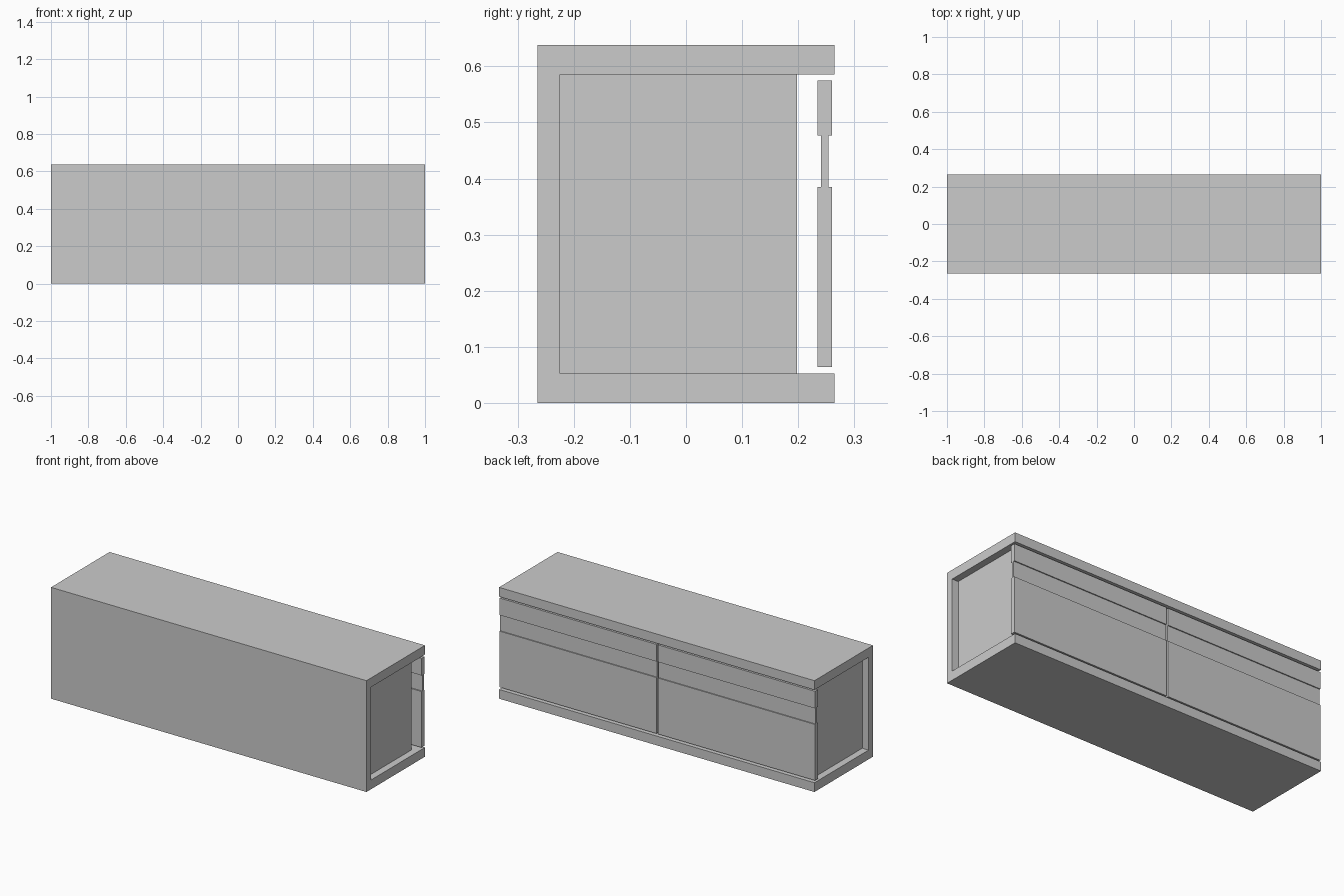
import bpy
import bmesh

if "Cube" in bpy.data.objects:
    bpy.data.objects.remove(bpy.data.objects["Cube"])


def extrude_x(name, profile, x0, x1):
    """Solid made by sweeping a (y, z) profile from x0 to x1."""
    bm = bmesh.new()
    face = bm.faces.new([bm.verts.new((x0, y, z)) for y, z in profile])
    swept = bmesh.ops.extrude_face_region(bm, geom=[face])["geom"]
    verts = [g for g in swept if isinstance(g, bmesh.types.BMVert)]
    bmesh.ops.translate(bm, verts=verts, vec=(x1 - x0, 0, 0))
    bmesh.ops.recalc_face_normals(bm, faces=bm.faces)
    mesh = bpy.data.meshes.new(name)
    bm.to_mesh(mesh)
    bm.free()
    obj = bpy.data.objects.new(name, mesh)
    bpy.context.collection.objects.link(obj)
    return obj


HALF_DEPTH, HEIGHT = 0.265, 0.638
BACK_Y, FLOOR_Z, CEILING_Z = -0.225, 0.053, 0.585

# C-shaped carcass: top, closed wall and base in one profile
extrude_x("carcass", [
    (-HALF_DEPTH, 0), (HALF_DEPTH, 0), (HALF_DEPTH, FLOOR_Z), (BACK_Y, FLOOR_Z),
    (BACK_Y, CEILING_Z), (HALF_DEPTH, CEILING_Z), (HALF_DEPTH, HEIGHT), (-HALF_DEPTH, HEIGHT),
], -1, 1)

# Door section with a thinner grip band recessed on both faces
door_profile = [
    (0.234, 0.064), (0.260, 0.064), (0.260, 0.385), (0.254, 0.385),
    (0.254, 0.477), (0.260, 0.477), (0.260, 0.575), (0.234, 0.575),
    (0.234, 0.477), (0.241, 0.477), (0.241, 0.385), (0.234, 0.385),
]
side_profile = [(BACK_Y, FLOOR_Z), (0.198, FLOOR_Z), (0.198, CEILING_Z), (BACK_Y, CEILING_Z)]

# Matching doors and inset side panels at each end
for label, s in (("left", -1), ("right", 1)):
    extrude_x(label + "_door", door_profile, 0.005 * s, 1.0 * s)
    extrude_x(label + "_side_panel", side_profile, 0.92 * s, 0.96 * s)
